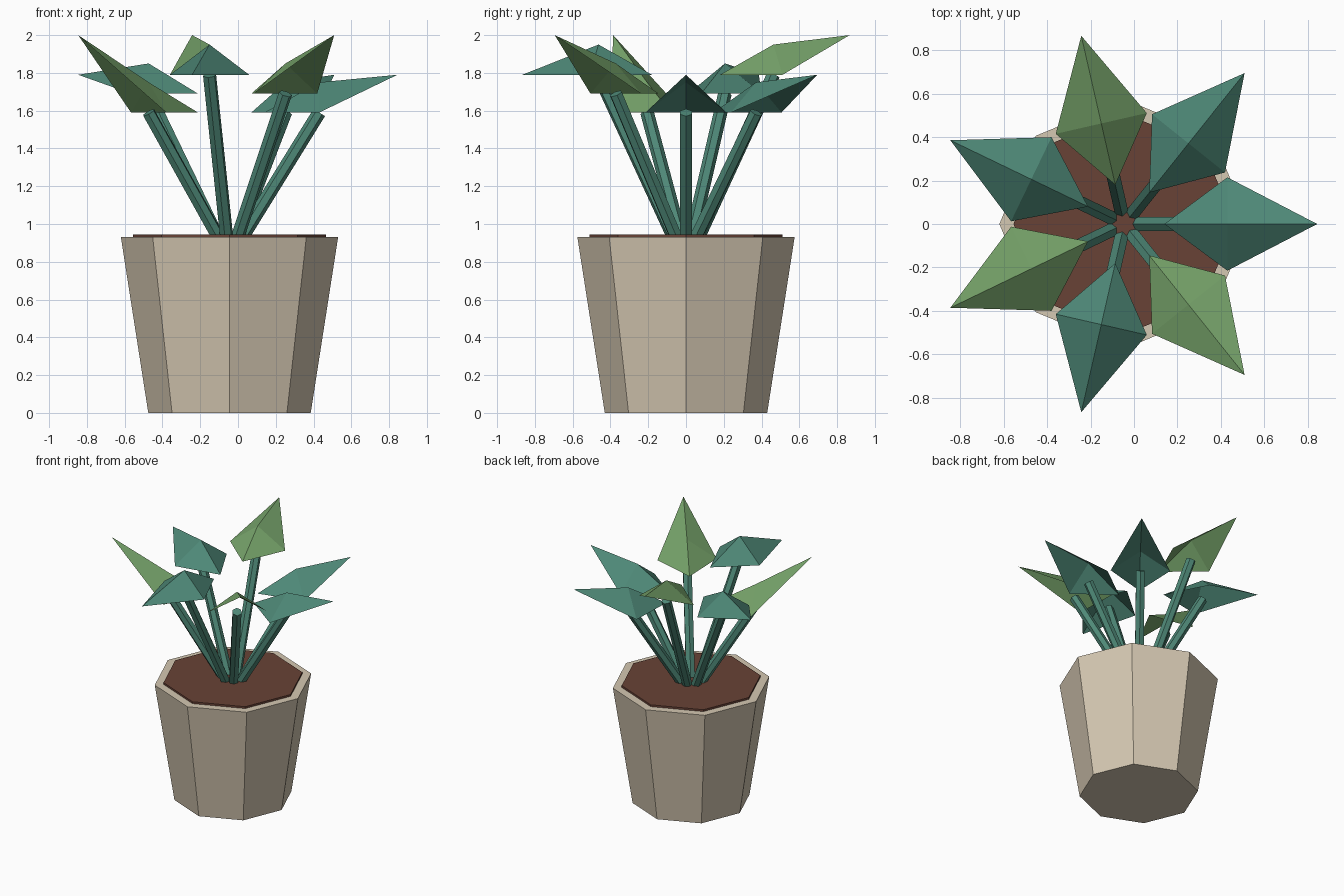
import bpy, bmesh, math
from mathutils import Matrix, Vector

if "Cube" in bpy.data.objects:
    bpy.data.objects.remove(bpy.data.objects["Cube"], do_unlink=True)

CENTRE_X = -0.045
SOIL_Z = 0.945


def material(name, rgb):
    # Display colour (0-255) converted to linear
    lin = [((c / 255 + 0.055) / 1.055) ** 2.4 for c in rgb] + [1.0]
    mat = bpy.data.materials.new(name)
    mat.use_nodes = True
    mat.diffuse_color = lin
    bsdf = mat.node_tree.nodes["Principled BSDF"]
    bsdf.inputs["Base Color"].default_value = lin
    bsdf.inputs["Roughness"].default_value = 0.9
    return mat


clay = material("beige clay", (213, 200, 178))
earth = material("brown earth", (104, 66, 54))
teal = material("teal leaf", (78, 136, 119))
green = material("light green leaf", (118, 163, 106))


def add_object(name, bm, mat, matrix):
    mesh = bpy.data.meshes.new(name)
    bm.to_mesh(mesh)
    bm.free()
    mesh.materials.append(mat)
    obj = bpy.data.objects.new(name, mesh)
    obj.matrix_world = matrix
    bpy.context.collection.objects.link(obj)


def prism(sides, r_low, r_high, depth):
    # Tapered prism with one corner exactly on the +x axis
    bm = bmesh.new()
    bmesh.ops.create_cone(bm, cap_ends=True, segments=sides, radius1=r_low,
                          radius2=r_high, depth=depth)
    bm.verts.ensure_lookup_table()
    corner = bm.verts[0].co
    bm.transform(Matrix.Rotation(-math.atan2(corner.y, corner.x), 4, 'Z'))
    return bm


def pot_part(name, r_low, r_high, z_low, z_high, mat):
    place = Matrix.Translation((CENTRE_X, 0, (z_low + z_high) / 2))
    add_object(name, prism(8, r_low, r_high, z_high - z_low), mat, place)


def stem(name, top_z, turn):
    # Six-sided rod leaning outwards, with a ridge along its top
    start = Vector((0.07, 0, SOIL_Z - 0.01))
    end = Vector((0.475, 0, top_z))
    lean = end - start
    bm = prism(6, 0.036, 0.036, lean.length)
    tilt = Matrix.Rotation(math.atan2(lean.x, lean.z), 4, 'Y')
    bm.transform(Matrix.Translation((start + end) / 2) @ tilt)
    add_object(name, bm, teal, turn)


def leaf(name, base_z, tip_z, mat, turn):
    # Open folded shell of four triangles around a raised middle
    bm = bmesh.new()
    peak = bm.verts.new((0.475, 0, base_z + 0.16))
    rim = [bm.verts.new(p) for p in ((0.185, 0, base_z), (0.475, -0.215, base_z),
                                     (0.889, 0, tip_z), (0.475, 0.215, base_z))]
    for i in range(4):
        bm.faces.new((peak, rim[i], rim[(i + 1) % 4]))
    add_object(name, bm, mat, turn)


# Pot and soil
pot_part("pot", 0.43, 0.575, 0, 0.93, clay)
pot_part("soil", 0.51, 0.51, 0.90, SOIL_Z, earth)

# Seven stems with leaves, evenly spread around the pot
LOW, MID, HIGH = 1.59, 1.69, 1.79
plan = [(LOW, teal), (LOW, teal), (HIGH, green), (MID, teal),
        (LOW, green), (HIGH, teal), (MID, green)]
for i, (base_z, mat) in enumerate(plan):
    turn = (Matrix.Translation((CENTRE_X, 0, 0))
            @ Matrix.Rotation(math.tau * i / len(plan), 4, 'Z'))
    stem(f"stem_{i + 1}", base_z, turn)
    leaf(f"leaf_{i + 1}", base_z, 2.0 if mat == green else 1.79, mat, turn)
